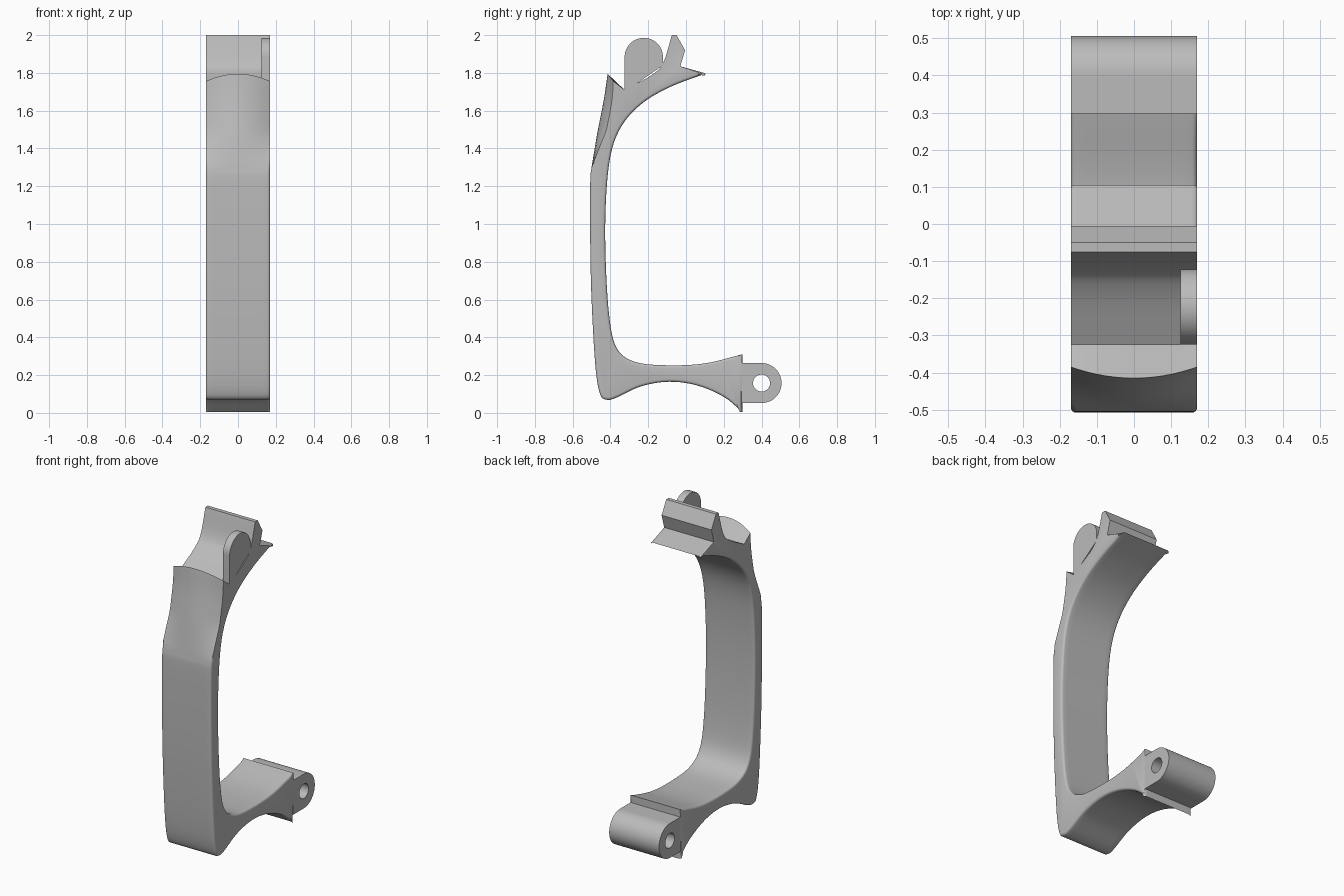
import bpy
import bmesh
import math
from mathutils import Vector

cube = bpy.data.objects.get("Cube")
if cube:
    bpy.data.objects.remove(cube, do_unlink=True)

HALF = 0.17      # half width of the whole bracket
ROUND = 0.014    # radius of the softened side edges

grey = bpy.data.materials.new("plain grey")
grey.use_nodes = True
colour = (0.5, 0.5, 0.5, 1)
grey.diffuse_color = colour
grey.node_tree.nodes["Principled BSDF"].inputs["Base Color"].default_value = colour


def finish(bm, name):
    """Turn a bmesh into a smooth shaded object that keeps its sharp edges."""
    bmesh.ops.recalc_face_normals(bm, faces=bm.faces)
    mesh = bpy.data.meshes.new(name)
    bm.to_mesh(mesh)
    bm.free()
    mesh.materials.append(grey)
    obj = bpy.data.objects.new(name, mesh)
    bpy.context.collection.objects.link(obj)
    bpy.ops.object.select_all(action="DESELECT")
    obj.select_set(True)
    bpy.context.view_layer.objects.active = obj
    bpy.ops.object.shade_smooth_by_angle(angle=math.radians(30))
    return obj


def spline(points, steps=5):
    """Smooth curve through all the given (y, z) points."""
    pts = [Vector(p) for p in points]
    pts = [2 * pts[0] - pts[1]] + pts + [2 * pts[-1] - pts[-2]]
    curve = []
    for a, b, c, d in zip(pts, pts[1:], pts[2:], pts[3:]):
        for i in range(steps):
            t = i / steps
            curve.append(b + 0.5 * t * (c - a + t * (2 * a - 5 * b + 4 * c - d
                                                    + t * (3 * (b - c) + d - a))))
    return curve + [pts[-2]]


def loft(bm, rings, caps=True):
    """Skin a list of closed rings of coordinates."""
    rows = [[bm.verts.new(co) for co in ring] for ring in rings]
    for low, high in zip(rows, rows[1:]):
        for i in range(len(low)):
            bm.faces.new((low[i - 1], low[i], high[i], high[i - 1]))
    if caps:
        bm.faces.new(rows[0])
        bm.faces.new(rows[-1])
    return rows


# Side outline of the strap, in order around the loop
inner = spline([(0.105, 1.797), (-0.08, 1.727), (-0.23, 1.64), (-0.34, 1.52),
                (-0.4, 1.36), (-0.425, 1.1), (-0.425, 0.8), (-0.405, 0.5),
                (-0.365, 0.34), (-0.27, 0.27), (-0.1, 0.252), (0.1, 0.262),
                (0.298, 0.31)])
under = spline([(0.298, 0.005), (0.2, 0.085), (0.06, 0.145), (-0.09, 0.165),
                (-0.24, 0.14), (-0.37, 0.08), (-0.42, 0.07), (-0.455, 0.1),
                (-0.48, 0.25), (-0.5, 0.6), (-0.507, 0.9), (-0.507, 1.22),
                (-0.5, 1.3)])
scoop = spline([(-0.5, 1.3), (-0.47, 1.48), (-0.435, 1.66), (-0.415, 1.795)])[1:]
saddle = spline([(-0.325, 1.71), (-0.18, 1.79), (-0.12, 1.855), (-0.075, 2)])
hook = [Vector(p) for p in ((-0.05, 2), (-0.005, 1.92), (-0.03, 1.835))]

outline = inner + under + scoop + saddle + hook
parts = (["soft"] * (len(inner) + len(under)) + ["scoop"] * len(scoop)
         + ["hard"] * (len(saddle) + len(hook)))
parts[len(inner) - 1] = "hard"


def section(x, inset):
    """Strap outline at one station across the width."""
    ring = []
    bow = (x / HALF) ** 2
    for i, (p, part) in enumerate(zip(outline, parts)):
        y, z = p
        if part == "soft":
            along = (outline[(i + 1) % len(outline)] - outline[i - 1]).normalized()
            y += along.y * inset
            z -= along.x * inset
        elif part == "scoop":
            rise = (z - 1.3) / 0.5
            y += bow * 0.045 * min(1, rise * 2.5) * (1 - 0.35 * rise ** 4)
            z -= bow * 0.04 * rise ** 2
        ring.append((x, y, z))
    return ring


# Strap: rounded sides, with a bowed panel at the upper front
def inward_sign():
    """The outline direction decides which way the side rounding goes."""
    area = sum(outline[i - 1].cross(outline[i]) if hasattr(outline[i], "cross") else 0
               for i in range(len(outline)))
    return -1 if area > 0 else 1


sign = inward_sign()
edge = []
for k in range(5):
    a = k / 4 * math.pi / 2
    edge.append((HALF - ROUND + ROUND * math.sin(a), sign * ROUND * (1 - math.cos(a))))
stations = [(-x, inset) for x, inset in reversed(edge)]
stations += [(i / 6 * (HALF - ROUND), 0) for i in range(-5, 6)]
stations += edge
bm = bmesh.new()
loft(bm, [section(x, inset) for x, inset in stations])
finish(bm, "curved_strap")

# Side tab with a round top
tab = [(-0.325, 1.7), (-0.122, 1.84)]
for k in range(25):
    a = k / 24 * math.pi
    tab.append((-0.2235 + 0.1015 * math.cos(a), 1.884 + 0.1015 * math.sin(a)))
bm = bmesh.new()
loft(bm, [[(x, y, z) for y, z in tab] for x in (0.125, HALF)])
finish(bm, "side_tab")

# Hinge barrel: round at the back, square where it meets the strap, bored through
outer, bore = [], []
for k in range(48):
    a = k / 48 * math.tau
    c, s = math.cos(a), math.sin(a)
    reach = 0.106 if c >= 0 else 0.106 / max(abs(c), abs(s))
    outer.append((0.4 + reach * c, 0.158 + reach * s))
    bore.append((0.4 + 0.045 * c, 0.158 + 0.045 * s))
bm = bmesh.new()
loops = [(outer, -HALF), (outer, HALF), (bore, HALF), (bore, -HALF), (outer, -HALF)]
loft(bm, [[(x, y, z) for y, z in loop] for loop, x in loops], caps=False)
bmesh.ops.remove_doubles(bm, verts=bm.verts, dist=0.0001)
finish(bm, "hinge_barrel")
